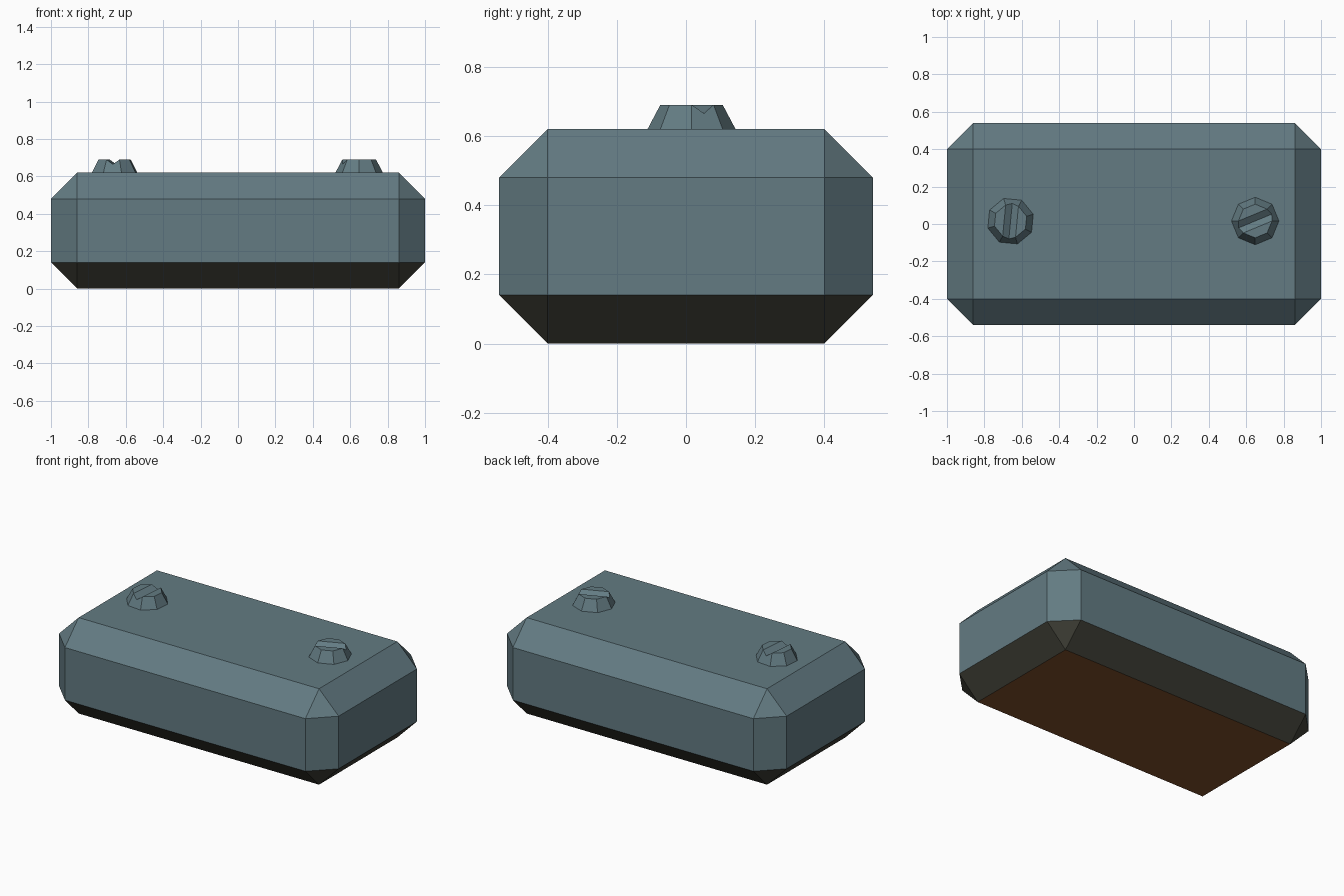
import bpy, bmesh, math
from mathutils import Vector

if "Cube" in bpy.data.objects:
    bpy.data.objects.remove(bpy.data.objects["Cube"])


def material(name, rgb):
    m = bpy.data.materials.new(name)
    m.diffuse_color = (*rgb, 1.0)
    m.use_nodes = True
    m.node_tree.nodes["Principled BSDF"].inputs["Base Color"].default_value = m.diffuse_color
    return m


slate = material("slate_blue_grey", (0.125, 0.198, 0.225))
dark = material("dark_olive", (0.051, 0.051, 0.038))
brown = material("rust_brown", (0.22, 0.08, 0.025))

HEIGHT, CHAMFER = 0.62, 0.14


def finish(bm, name, mats):
    bmesh.ops.recalc_face_normals(bm, faces=bm.faces[:])
    me = bpy.data.meshes.new(name)
    bm.to_mesh(me)
    bm.free()
    for m in mats:
        me.materials.append(m)
    ob = bpy.data.objects.new(name, me)
    bpy.context.collection.objects.link(ob)
    return ob


# Chamfered body: dark lower chamfers and brown underside
bm = bmesh.new()
bmesh.ops.create_cube(bm, size=1.0)
for v in bm.verts:
    v.co = Vector((v.co.x * 2.0, v.co.y * 1.08, (v.co.z + 0.5) * HEIGHT))
bmesh.ops.bevel(bm, geom=bm.edges[:], offset=CHAMFER, offset_type='OFFSET',
                segments=1, profile=0.5, affect='EDGES')
bmesh.ops.recalc_face_normals(bm, faces=bm.faces[:])
for f in bm.faces:
    f.normal_update()
    f.material_index = 2 if f.normal.z < -0.9 else 1 if f.normal.z < -0.3 else 0
finish(bm, "body", [slate, dark, brown])


# Eight-sided tapered screw head with a V slot across two opposite sides
def screw(name, x, y, phase):
    n, r0, r1, h, dip = 8, 0.127, 0.09, 0.07, 0.025
    bm = bmesh.new()

    def ring(r, z):
        return [bm.verts.new((r * math.cos(a), r * math.sin(a), z))
                for a in (math.radians(phase) + math.tau * i / n for i in range(n))]

    b, t = ring(r0, 0.0), ring(r1, h)
    slot = {}
    for i in (0, 4):
        top = (t[i].co + t[i + 1].co) / 2
        low = (b[i].co + b[i + 1].co) / 2
        slot[i] = bm.verts.new(top.lerp(low, dip / h))
    for i in range(n):
        j = (i + 1) % n
        mid = [slot[i]] if i in slot else []
        bm.faces.new([b[i], b[j], t[j]] + mid + [t[i]])
    bm.faces.new(t[1:5])
    bm.faces.new([t[5], t[6], t[7], t[0]])
    bm.faces.new([t[1], t[4], slot[4], slot[0]])
    bm.faces.new([t[0], slot[0], slot[4], t[5]])
    bm.faces.new(b[::-1])
    ob = finish(bm, name, [slate])
    ob.location = (x, y, HEIGHT)


screw("left_screw", -0.66, 0.015, 62)
screw("right_screw", 0.648, 0.016, 0)
